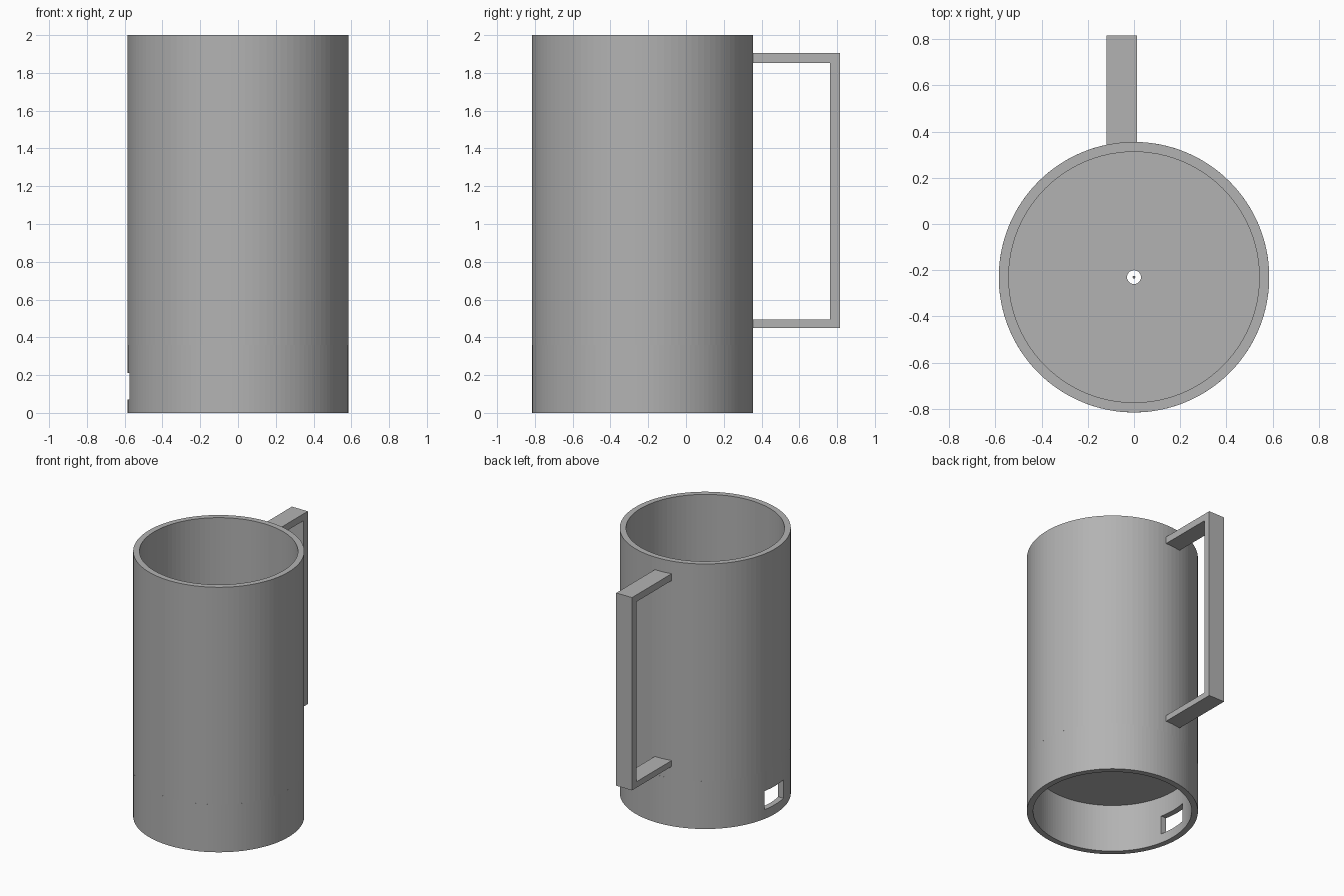
import bpy
import bmesh
from math import tau, cos, sin

if "Cube" in bpy.data.objects:
    bpy.data.objects.remove(bpy.data.objects["Cube"], do_unlink=True)

AXIS_Y = -0.23          # centre line of the mug body
OUTER, INNER = 0.585, 0.542
SEAM, FLOOR_TOP, TOP = 0.36, 0.40, 2.0
HOLE = 0.03

grey = bpy.data.materials.new("plain_grey")
grey.use_nodes = True
colour = (0.45, 0.45, 0.45, 1)
grey.diffuse_color = colour
grey.node_tree.nodes["Principled BSDF"].inputs["Base Color"].default_value = colour


def add_object(name, bm):
    bmesh.ops.recalc_face_normals(bm, faces=bm.faces)
    mesh = bpy.data.meshes.new(name)
    bm.to_mesh(mesh)
    bm.free()
    mesh.materials.append(grey)
    obj = bpy.data.objects.new(name, mesh)
    bpy.context.scene.collection.objects.link(obj)
    return obj


def lathe(name, profile, steps):
    """Turn a closed (radius, height) profile around the mug's centre line."""
    bm = bmesh.new()
    rings = [[bm.verts.new((r * cos(tau * i / steps), AXIS_Y + r * sin(tau * i / steps), z))
              for i in range(steps)] for r, z in profile]
    for a, b in zip(rings, rings[1:] + rings[:1]):
        for i in range(steps):
            j = (i + 1) % steps
            bm.faces.new((a[i], a[j], b[j], b[i]))
    return add_object(name, bm)


def prism(name, outline, x0, x1):
    """Extrude a (y, z) outline from x0 to x1."""
    bm = bmesh.new()
    face = bm.faces.new([bm.verts.new((x0, y, z)) for y, z in outline])
    moved = bmesh.ops.extrude_face_region(bm, geom=[face])["geom"]
    bmesh.ops.translate(bm, vec=(x1 - x0, 0, 0),
                        verts=[v for v in moved if isinstance(v, bmesh.types.BMVert)])
    return add_object(name, bm)


# Cup: wall and floor with a small centre hole
lathe("cup_body", [(HOLE, SEAM), (OUTER, SEAM), (OUTER, TOP), (INNER, TOP),
                   (INNER, FLOOR_TOP), (HOLE, FLOOR_TOP)], 96)

# Thin pin standing in the centre hole
lathe("centre_pin", [(0.002, SEAM), (0.006, SEAM), (0.006, FLOOR_TOP), (0.002, FLOOR_TOP)], 12)

# Hollow base, open underneath
base = lathe("base_ring", [(INNER, 0), (OUTER, 0), (OUTER, SEAM), (INNER, SEAM)], 128)

# Rectangular opening through one side of the base
half = 0.112
y0, y1 = AXIS_Y - half, AXIS_Y + half
cutter = prism("opening_cutter", [(y0, 0.07), (y1, 0.07), (y1, 0.21), (y0, 0.21)], -0.7, -0.4)
cutter.hide_render = True
cut = base.modifiers.new("opening", "BOOLEAN")
cut.operation = "DIFFERENCE"
cut.solver = "EXACT"
cut.object = cutter
bpy.context.view_layer.update()
cut_mesh = bpy.data.meshes.new_from_object(
    base.evaluated_get(bpy.context.evaluated_depsgraph_get()))
base.modifiers.clear()
base.data = cut_mesh
bpy.data.objects.remove(cutter, do_unlink=True)

# Square handle, a C-shaped bar set slightly into the back wall
root, grip_in, grip_out = 0.33, 0.762, 0.815
prism("handle", [(root, 0.45), (grip_out, 0.45), (grip_out, 1.905), (root, 1.905),
                 (root, 1.853), (grip_in, 1.853), (grip_in, 0.495), (root, 0.495)],
      -0.12, 0.012)
